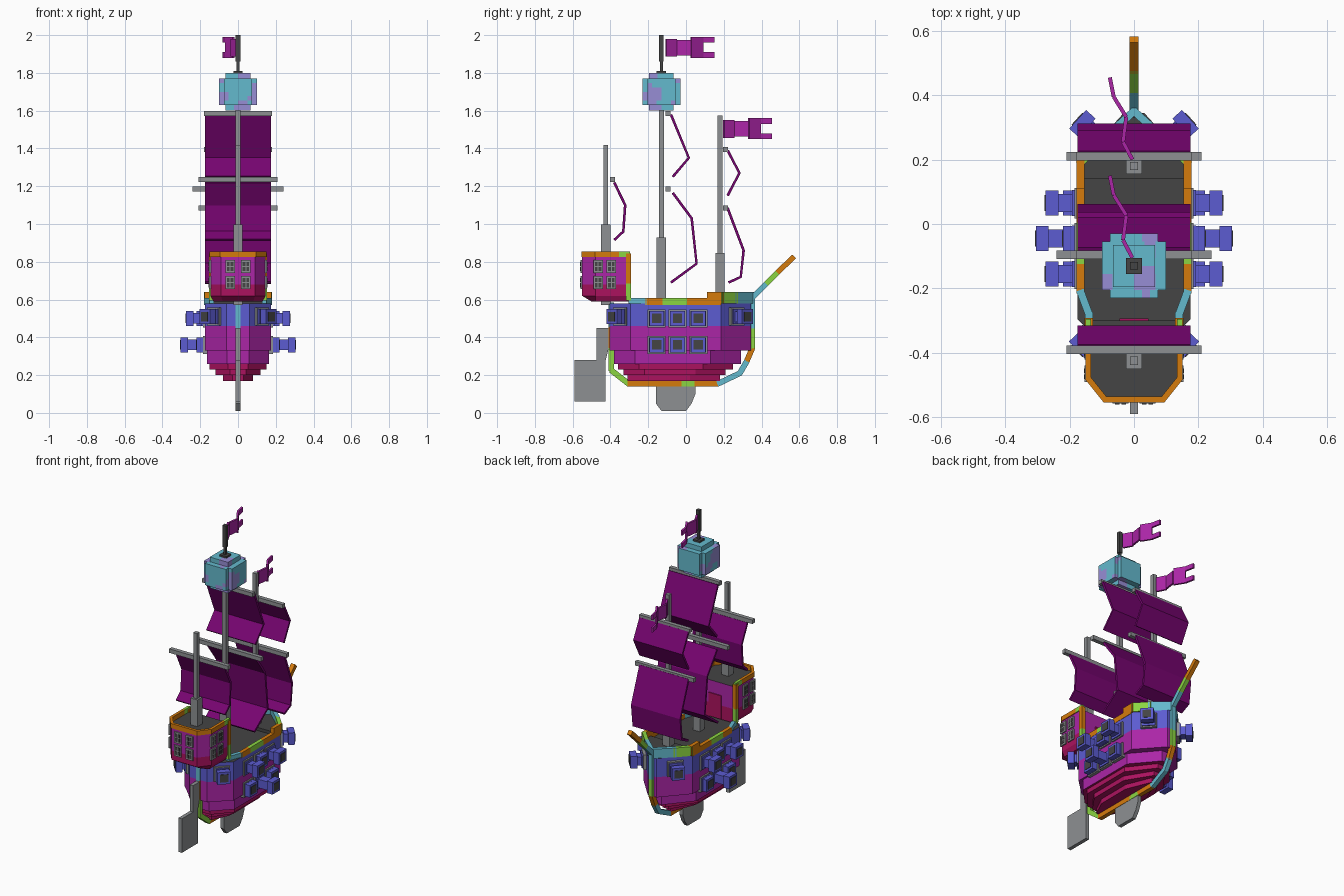
import bpy, bmesh
from mathutils import Vector, Matrix, noise

cube = bpy.data.objects.get("Cube")
if cube:
    bpy.data.objects.remove(cube)


def material(name, *rgb):
    linear = [(c / 255) ** 2.2 for c in rgb] + [1]
    m = bpy.data.materials.new(name)
    m.use_nodes = True
    m.diffuse_color = linear
    m.node_tree.nodes["Principled BSDF"].inputs["Base Color"].default_value = linear
    return m


GREY = material("grey wood", 140, 143, 145)
DARK = material("dark deck", 70, 70, 70)
ORANGE = material("orange trim", 212, 122, 20)
GREEN = material("green trim", 138, 212, 68)
CYAN = material("cyan trim", 100, 184, 204)
BLUE = material("blue iron", 92, 92, 208)
LAVENDER = material("lavender patch", 150, 140, 212)
MAGENTA = material("magenta planks", 170, 42, 165)
PURPLE = material("purple sail", 118, 12, 112)
CRIMSON = material("crimson planks", 170, 25, 95)


def finish(name, bm, *mats):
    bmesh.ops.recalc_face_normals(bm, faces=bm.faces)
    mesh = bpy.data.meshes.new(name)
    bm.to_mesh(mesh)
    bm.free()
    for m in mats:
        mesh.materials.append(m)
    ob = bpy.data.objects.new(name, mesh)
    bpy.context.scene.collection.objects.link(ob)
    return ob


def box(name, mat, center, size, frame=None):
    """Box of a given size; frame places it in a rotated space."""
    bm = bmesh.new()
    place = Matrix.Translation(center) @ Matrix.Diagonal((*size, 1))
    bmesh.ops.create_cube(bm, size=1, matrix=(frame or Matrix()) @ place)
    return finish(name, bm, mat)


def beam(name, mat, p, q, width, height):
    """Square bar from p to q."""
    p, q = Vector(p), Vector(q)
    turn = (q - p).to_track_quat('Y', 'Z').to_matrix().to_4x4()
    frame = Matrix.Translation((p + q) / 2) @ turn
    return box(name, mat, (0, 0, 0), (width, (q - p).length + height * 0.3, height), frame)


def loft(name, rows, mats, rule):
    """Stack mirrored half outlines; rule picks a material from a face."""
    bm = bmesh.new()
    rings = []
    for z, half in rows:
        ring = half + [(-x, y) for x, y in reversed(half)]
        rings.append([bm.verts.new((x, y, z)) for x, y in ring])
    n = len(rings[0])
    for a, b in zip(rings, rings[1:]):
        for i in range(n):
            j = (i + 1) % n
            bm.faces.new((a[i], a[j], b[j], b[i]))
    bm.faces.new(rings[0])
    bm.faces.new(rings[-1])
    bm.normal_update()
    for f in bm.faces:
        f.material_index = rule(f)
    return finish(name, bm, *mats)


def plate(name, mat, points, thickness):
    """Side outline (y, z) extruded across x."""
    bm = bmesh.new()
    face = bm.faces.new([bm.verts.new((-thickness / 2, y, z)) for y, z in points])
    new = bmesh.ops.extrude_face_region(bm, geom=[face])["geom"]
    moved = [v for v in new if isinstance(v, bmesh.types.BMVert)]
    bmesh.ops.translate(bm, verts=moved, vec=(thickness, 0, 0))
    return finish(name, bm, mat)


# Hull with stepped lower planks
def hull_outline(w, stern, bow):
    return [(w * .35, stern), (w, stern + .11), (w, bow - .16), (w * .18, bow)]


levels = [(.17, .08, -.31, .18), (.2, .12, -.33, .21), (.23, .15, -.36, .25),
          (.26, .164, -.38, .29), (.33, .175, -.4, .33)]
rows = []
for (z, *shape), above in zip(levels, levels[1:]):
    rows += [(z, hull_outline(*shape)), (above[0], hull_outline(*shape))]
top = hull_outline(.176, -.405, .345)
rows += [(.33, top), (.46, top), (.58, top)]


def hull_colour(f):
    z = f.calc_center_median().z
    if z > .57:
        return 3
    return 0 if z < .265 else 1 if z < .46 else 2


loft("hull", rows, (CRIMSON, MAGENTA, BLUE, DARK), hull_colour)

# Keel band wrapping bow, bottom and stern
keel = [(.35, .62, CYAN), (.35, .45, GREEN), (.35, .34, ORANGE), (.32, .27, CYAN),
        (.285, .21, CYAN), (.17, .155, ORANGE), (.05, .155, GREEN), (-.02, .155, ORANGE),
        (-.2, .155, ORANGE), (-.305, .155, GREEN), (-.395, .225, GREEN),
        (-.395, .34, ORANGE), (-.395, .45, CYAN), (-.395, .58, CYAN)]
for (y, z, mat), (y2, z2, _) in zip(keel, keel[1:]):
    beam("keel_band", mat, (0, y, z), (0, y2, z2), .028, .03)

# Bowsprit
sprit = [(.35, .61, CYAN), (.42, .68, GREEN), (.48, .74, ORANGE), (.57, .825, ORANGE)]
for (y, z, mat), (y2, z2, _) in zip(sprit, sprit[1:]):
    beam("bowsprit", mat, (0, y, z), (0, y2, z2), .028, .028)

# Deck rails, raised at the bow
rail = [(.14, -.3, CYAN), (.14, -.28, CYAN), (.166, -.21, ORANGE), (.166, -.13, GREEN),
        (.166, 0, ORANGE), (.166, .18, ORANGE)]
bow_rail = [(.166, .12, ORANGE), (.166, .19, GREEN), (.1, .26, CYAN), (.0, .35, CYAN)]
for s in (-1, 1):
    for path, z, h in ((rail, .59, .035), (bow_rail, .61, .06)):
        for (x, y, mat), (x2, y2, _) in zip(path, path[1:]):
            beam("deck_rail", mat, (s * x, y, z), (s * x2, y2, z), .024, h)
bow_deck = [(.16, .14), (.16, .19), (.02, .33)]
loft("bow_deck", [(.57, bow_deck), (.6, bow_deck)], (DARK,), lambda f: 0)

# Stern castle
def castle_outline(w, back):
    return [(w, -.3), (w, -.48), (w * .62, back)]


castle = castle_outline(.146, -.55)
loft("stern_castle", [(.59, castle_outline(.13, -.5)), (.62, castle), (.68, castle), (.825, castle)],
     (CRIMSON, MAGENTA, DARK),
     lambda f: 2 if f.normal.z ** 2 > .9 and f.calc_center_median().z > .8
     else int(f.calc_center_median().z > .68))
castle_rail = [(.142, -.3, GREEN), (.142, -.35, ORANGE), (.142, -.48, ORANGE),
               (.09, -.545, ORANGE), (0, -.545, ORANGE)]
for s in (-1, 1):
    for (x, y, mat), (x2, y2, _) in zip(castle_rail, castle_rail[1:]):
        beam("castle_rail", mat, (s * x, y, .84), (s * x2, y2, .84), .018, .03)
    beam("castle_post", ORANGE, (s * .14, -.305, .69), (s * .14, -.305, .84), .026, .026)
    beam("castle_post_foot", GREEN, (s * .14, -.305, .6), (s * .14, -.305, .69), .026, .026)
box("castle_door", CRIMSON, (0, -.298, .67), (.09, .008, .15))


# Castle windows: two by two on the sides and the back
def window(frame):
    box("window_frame", GREY, (0, 0, 0), (.05, .012, .07), frame)
    for x in (-1, 1):
        for z in (-1, 1):
            box("window_pane", DARK, (x * .01, .005, z * .014), (.014, .006, .022), frame)


for z in (.69, .775):
    for a in (-1, 1):
        window(Matrix.Translation((a * .042, -.552, z)) @ Matrix.Rotation(3.1416, 4, 'Z'))
        for s in (-1, 1):
            place = Matrix.Translation((s * .148, -.43 + a * .035, z))
            window(place @ Matrix.Rotation(-s * 1.5708, 4, 'Z'))


# Guns: framed port, barrel, wide muzzle and dark bore
def gun(x, y, z, direction, length):
    turn = Vector((*direction, 0)).to_track_quat('Y', 'Z').to_matrix().to_4x4()
    frame = Matrix.Translation((x, y, z)) @ turn
    box("port_frame", GREY, (0, 0, 0), (.095, .02, .095), frame)
    box("port_lining", BLUE, (0, .008, 0), (.08, .02, .08), frame)
    box("gun_barrel", BLUE, (0, length / 2, 0), (.055, length, .055), frame)
    box("gun_muzzle", BLUE, (0, length - .02, 0), (.078, .04, .078), frame)
    box("gun_bore", DARK, (0, length, 0), (.05, .006, .05), frame)


for s in (-1, 1):
    for i in range(3):
        for row, z in enumerate((.36, .5)):
            run_out = (i + row) % 2
            length = (.1 if row else .13) if run_out else .045
            gun(s * .175, -.155 + i * .11, z, (s, 0), length)
    gun(s * .112, .268, .51, (s * .74, .67), .085)
    gun(s * .125, -.345, .51, (s * .72, -.69), .07)

# Rudder and fin
plate("rudder", GREY, [(-.59, .06), (-.425, .06), (-.425, .28), (-.405, .36), (-.405, .45),
                       (-.475, .45), (-.475, .28), (-.59, .28)], .024)
plate("keel_fin", GREY, [(-.16, .16), (-.16, .05), (-.13, .01), (0, .01), (.03, .05),
                         (.05, .1), (.05, .16)], .024)

# Masts with thicker feet
for y, foot, tip in ((.18, .84, 1.57), (-.13, .92, 1.62), (-.425, .99, 1.415)):
    beam("mast", GREY, (0, y, .58), (0, y, tip), .026, .026)
    beam("mast_foot", GREY, (0, y, .58), (0, y, foot), .05, .05)


# Yards, each carrying a bent sail
def sail(yard, half, points):
    y, z = yard
    box("yard", GREY, (0, y, z), (half * 2, .026, .026))
    bm = bmesh.new()
    lines = [[bm.verts.new((x, py, pz)) for x in (-.175, .175)] for py, pz in points]
    for a, b in zip(lines, lines[1:]):
        bm.faces.new((*a, *reversed(b)))
    ob = finish("sail", bm, PURPLE)
    thick = ob.modifiers.new("thickness", 'SOLIDIFY')
    thick.thickness, thick.offset = .014, 0


sail((-.095, 1.585), .18, [(-.08, 1.58), (.015, 1.35), (-.07, 1.25)])
sail((-.095, 1.185), .24, [(-.07, 1.165), (.03, 1.03), (.056, .79), (-.08, .69)])
sail((.21, 1.395), .18, [(.22, 1.39), (.283, 1.27), (.22, 1.15)])
sail((.21, 1.085), .21, [(.22, 1.085), (.305, .86), (.29, .72), (.225, .69)])
sail((-.39, 1.235), .21, [(-.38, 1.22), (-.322, 1.1), (-.332, .96), (-.38, .915)])

# Crow's nest: crossed blocks with lavender patches
for size in ((.2, .15, .14), (.15, .2, .14), (.13, .13, .2)):
    bm = bmesh.new()
    place = Matrix.Translation((0, -.13, 1.7)) @ Matrix.Diagonal((*size, 1))
    bmesh.ops.create_cube(bm, size=1, matrix=place)
    bmesh.ops.subdivide_edges(bm, edges=bm.edges[:], cuts=5, use_grid_fill=True)
    for f in bm.faces:
        c = f.calc_center_median()
        f.material_index = int(noise.noise(c * 14) + (1.69 - c.z) * 2 > .12)
    finish("crows_nest", bm, CYAN, LAVENDER)

# Flag pole
beam("flag_pole", DARK, (0, -.13, 1.8), (0, -.13, 1.995), .014, .014)
box("pole_top", DARK, (0, -.13, 1.93), (.024, .024, .14))
box("pole_collar", DARK, (0, -.13, 1.805), (.05, .05, .012))


# Rippling swallow-tailed flags
def flag(y, z):
    path = [(-.005, 0), (-.034, .055), (-.024, .132), (-.063, .195), (-.075, .255)]
    spans = [[(.006, .1)], [(.012, .095)], [(0, .11)], [(0, .03), (.08, .11)]]
    bm = bmesh.new()
    for (x, d), (x2, d2), strips in zip(path, path[1:], spans):
        for lo, hi in strips:
            bm.faces.new([bm.verts.new(v) for v in (
                (x, y + d, z + lo), (x2, y + d2, z + lo),
                (x2, y + d2, z + hi), (x, y + d, z + hi))])
    ob = finish("flag", bm, MAGENTA)
    thick = ob.modifiers.new("thickness", 'SOLIDIFY')
    thick.thickness, thick.offset = .012, 0


flag(-.105, 1.88)
flag(.2, 1.45)
